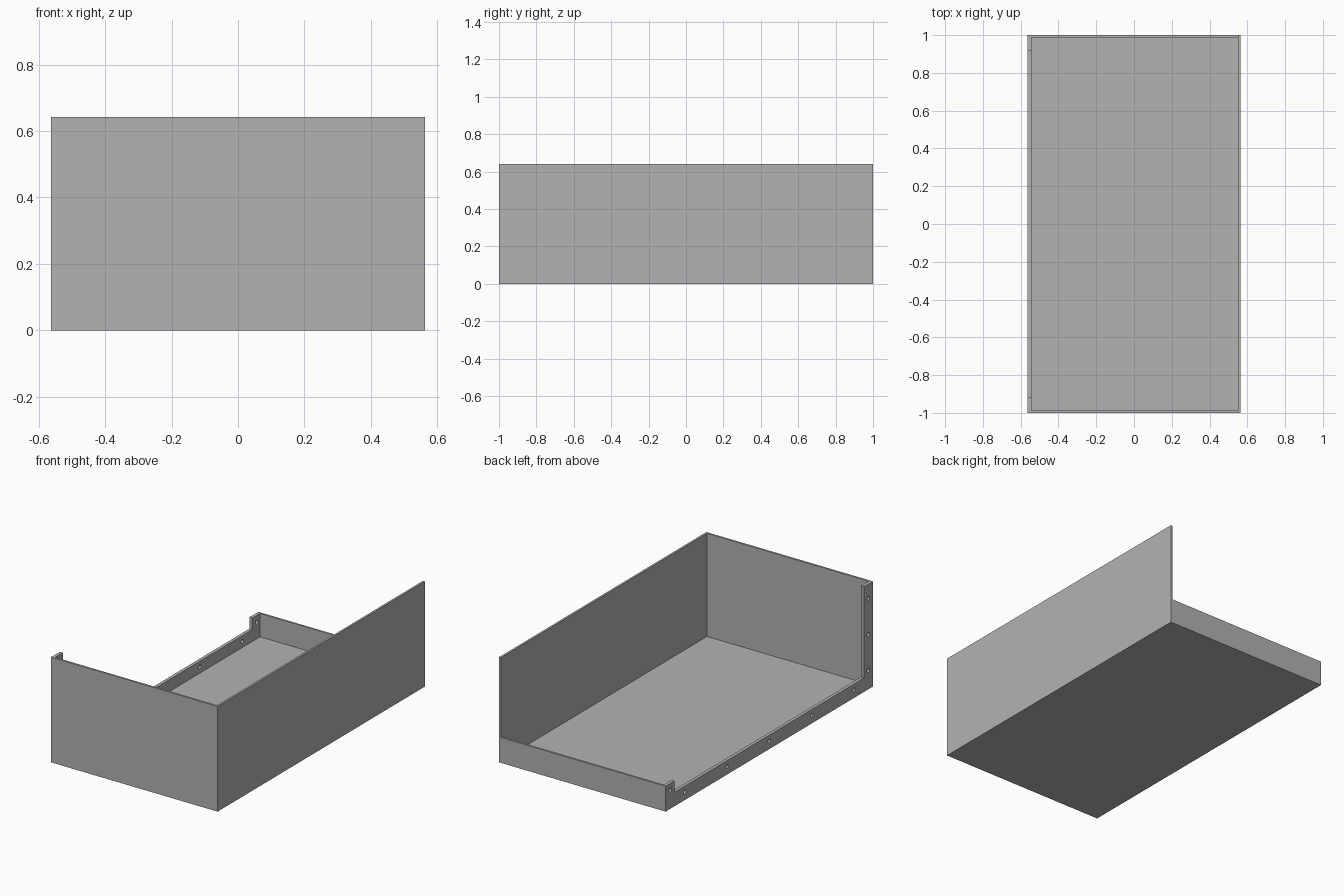
import bpy
import bmesh
from math import pi
from mathutils import Matrix, Vector

cube = bpy.data.objects.get("Cube")
if cube:
    bpy.data.objects.remove(cube, do_unlink=True)

W, L, H = 0.5625, 1.0, 0.642     # half width, half length, full height
LOW = 0.155                      # back wall height
T = 0.0125                       # sheet thickness
FT = 0.02                        # flange thickness
FW = 0.085                       # flange width

grey = bpy.data.materials.new("plain_grey")
grey.use_nodes = True
colour = (0.448, 0.448, 0.448, 1)
grey.diffuse_color = colour
grey.node_tree.nodes["Principled BSDF"].inputs["Base Color"].default_value = colour


def add_object(name, bm):
    bmesh.ops.recalc_face_normals(bm, faces=bm.faces)
    mesh = bpy.data.meshes.new(name)
    bm.to_mesh(mesh)
    bm.free()
    mesh.materials.append(grey)
    obj = bpy.data.objects.new(name, mesh)
    bpy.context.collection.objects.link(obj)
    return obj


def panel(name, low, high):
    """Box between two opposite corners."""
    low, high = Vector(low), Vector(high)
    bm = bmesh.new()
    size = Matrix.Diagonal(high - low).to_4x4()
    bmesh.ops.create_cube(bm, size=1, matrix=Matrix.Translation((low + high) / 2) @ size)
    return add_object(name, bm)


# Tray panels
panel("floor", (-W, -L, 0), (W, L, T))
panel("front_wall", (-W, -L, T), (W, -L + T, H))
panel("left_wall", (W - T, -L + T, T), (W, L, H))
panel("back_wall", (-W, L - T, T), (W - T, L, LOW))

# U-shaped mounting flange on the open side
near, far = -L + T, L - T
outline = [(near, T), (far, T), (far, LOW), (L - FW, LOW),
           (L - FW, FW), (-L + FW, FW), (-L + FW, H), (near, H)]
bm = bmesh.new()
face = bm.faces.new([bm.verts.new((-W, y, z)) for y, z in outline])
result = bmesh.ops.extrude_face_region(bm, geom=[face])
moved = [v for v in result["geom"] if isinstance(v, bmesh.types.BMVert)]
bmesh.ops.translate(bm, verts=moved, vec=(FT, 0, 0))
flange = add_object("mounting_flange", bm)

# Screw holes: a row along the bottom, a column up the tall tab, one in the short tab
holes = [(i * 0.408, 0.05) for i in range(-2, 3)]
holes += [(-0.956, 0.115 + i * 0.22) for i in range(3)]
holes.append((0.956, 0.115))
bm = bmesh.new()
for y, z in holes:
    place = Matrix.Translation((-W + FT / 2, y, z)) @ Matrix.Rotation(pi / 2, 4, "Y")
    bmesh.ops.create_cone(bm, cap_ends=True, segments=20, radius1=0.012,
                          radius2=0.012, depth=FT * 3, matrix=place)
cutter = add_object("hole_cutter", bm)
cutter.hide_render = True

cut = flange.modifiers.new("screw_holes", "BOOLEAN")
cut.operation = "DIFFERENCE"
cut.solver = "EXACT"
cut.object = cutter
bpy.context.view_layer.objects.active = flange
bpy.ops.object.modifier_apply(modifier=cut.name)
bpy.data.objects.remove(cutter, do_unlink=True)
